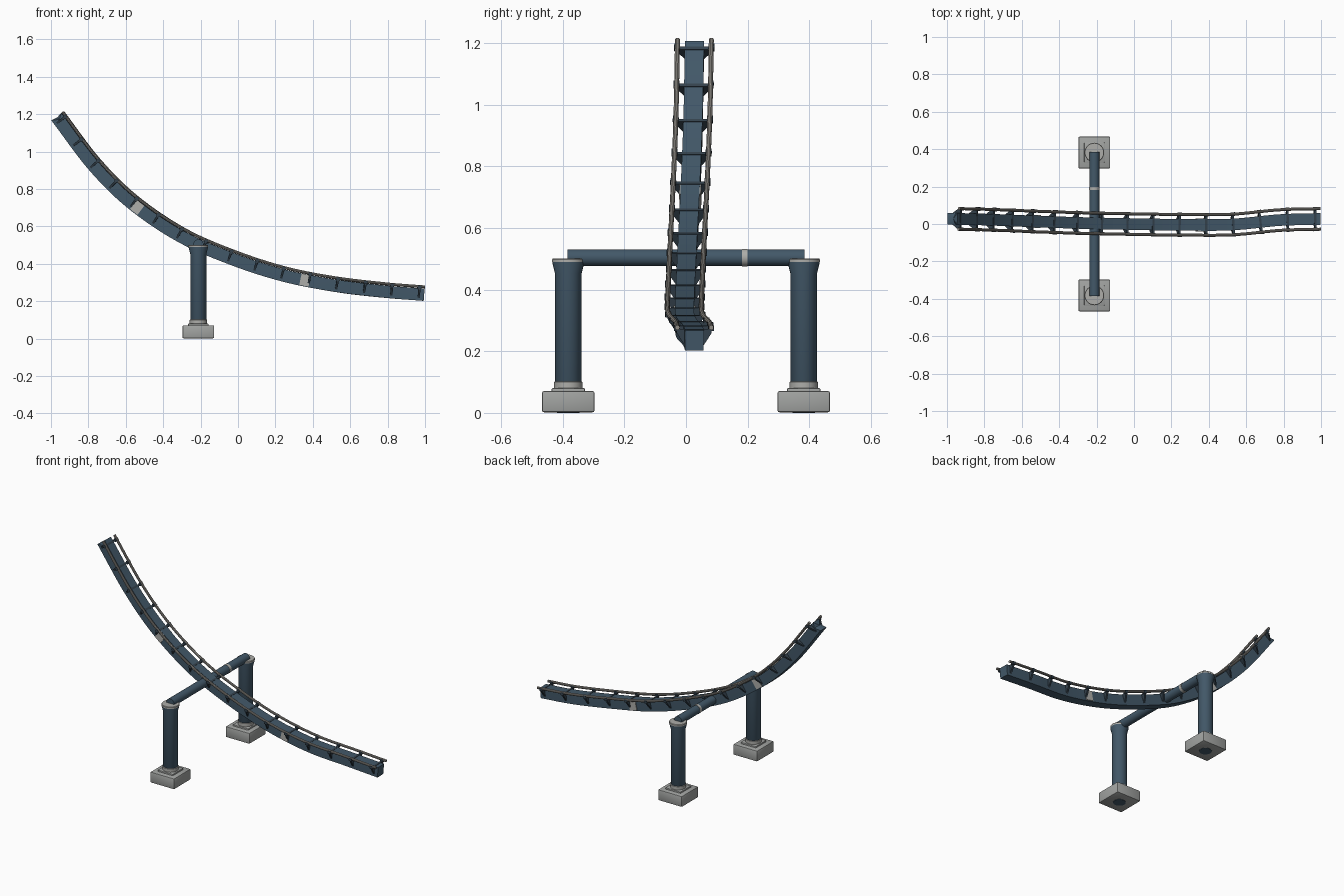
import bpy, bmesh, math
from mathutils import Vector, Matrix

if "Cube" in bpy.data.objects:
    bpy.data.objects.remove(bpy.data.objects["Cube"])

def mat(name, c):
    m = bpy.data.materials.new(name)
    m.diffuse_color = (*c, 1)
    m.use_nodes = True
    m.node_tree.nodes["Principled BSDF"].inputs["Base Color"].default_value = m.diffuse_color
    return m

BLUE = mat("steel blue", (0.055, 0.098, 0.14))
DARK = mat("dark steel", (0.035, 0.055, 0.075))
RAIL = mat("rail grey", (0.29, 0.275, 0.25))
PALE = mat("pale grey", (0.42, 0.42, 0.40))
CONC = mat("concrete", (0.36, 0.37, 0.36))

def finish(name, bm, m, smooth=True):
    bmesh.ops.recalc_face_normals(bm, faces=bm.faces)
    me = bpy.data.meshes.new(name)
    bm.to_mesh(me)
    bm.free()
    me.materials.append(m)
    ob = bpy.data.objects.new(name, me)
    bpy.context.collection.objects.link(ob)
    if smooth:
        bpy.context.view_layer.objects.active = ob
        bpy.ops.object.select_all(action='DESELECT')
        ob.select_set(True)
        bpy.ops.object.shade_smooth_by_angle(angle=math.radians(35))
    return ob

# ---- track path: smooth curve through a few points, walked by arc length
P = [Vector(p) for p in [(-.967, .028, 1.19), (-.77, .023, .93), (-.565, .015, .728),
     (-.307, .006, .553), (-.035, 0, .433), (.243, -.004, .343), (.52, -.003, .288),
     (.78, .021, .257), (.995, .027, .24)]]
Q = [2 * P[0] - P[1]] + P + [2 * P[-1] - P[-2]]
path = []
for i in range(1, len(Q) - 2):
    a, b, c, d = Q[i - 1:i + 3]
    for k in range(24):
        t = k / 24
        path.append(.5 * (2 * b + (c - a) * t + (2 * a - 5 * b + 4 * c - d) * t * t
                          + (3 * b - a - 3 * c + d) * t ** 3))
path.append(P[-1])
S = [0]
for a, b in zip(path, path[1:]):
    S.append(S[-1] + (b - a).length)
L = S[-1]

def point(s):
    i = max(k for k in range(len(S) - 1) if S[k] <= max(s, 0))
    return path[i].lerp(path[i + 1], (s - S[i]) / (S[i + 1] - S[i]))

def frame(s):
    """position, tangent, side and up at distance s"""
    t = (point(min(L, s + .02)) - point(max(0, s - .02))).normalized()
    side = Vector((0, 0, 1)).cross(t).normalized()
    return point(s), t, side, t.cross(side)

def at(s, along, y, z):
    p, t, side, up = frame(s)
    return p + t * along + side * y + up * z

def sweep(bm, section, n=56, s0=0, s1=L):
    rings = [[bm.verts.new(at(s0 + (s1 - s0) * k / n, 0, y, z)) for y, z in section]
             for k in range(n + 1)]
    m = len(section)
    for a, b in zip(rings, rings[1:]):
        for j in range(m):
            bm.faces.new((a[j], a[(j + 1) % m], b[(j + 1) % m], b[j]))
    caps = [bm.faces.new(rings[0]), bm.faces.new(rings[-1])]
    return rings, caps

def slab(bm, s, outline, thick):
    """flat outline across the track, given thickness along it"""
    a, b = [[bm.verts.new(at(s, d, y, z)) for y, z in outline] for d in (-thick / 2, thick / 2)]
    m = len(outline)
    for j in range(m):
        bm.faces.new((a[j], a[(j + 1) % m], b[(j + 1) % m], b[j]))
    bm.faces.new(a)
    bm.faces.new(b)

# spine beam, with a notched upper end
bm = bmesh.new()
rings, caps = sweep(bm, [(-.03, -.038), (.03, -.038), (.031, 0), (.031, .028), (-.031, .028), (-.031, 0)])
t0 = frame(0)[1]
for j in (2, 5):
    rings[0][j].co += t0 * .022
bmesh.ops.poke(bm, faces=[caps[0]])
finish("spine_beam", bm, BLUE)

# running rails
for sign, name in ((-1, "front_rail"), (1, "back_rail")):
    bm = bmesh.new()
    sweep(bm, [(sign * .055 + .008 * math.cos(a), .037 + .008 * math.sin(a))
               for a in [2 * math.pi * k / 10 for k in range(10)]])
    finish(name, bm, RAIL)

# cross ties with tapered gussets, and rail clips
ties, clips = bmesh.new(), bmesh.new()
for k in range(16):
    s = .03 + (L - .058) * k / 15
    slab(ties, s, [(-.03, -.024), (.03, -.024), (.057, .018), (.057, .03), (-.057, .03), (-.057, .018)], .012)
    for sign in (-1, 1):
        slab(clips, s, [(sign * .046, .024), (sign * .065, .024), (sign * .065, .041), (sign * .046, .041)], .02)
finish("cross_ties", ties, DARK, False)
finish("rail_clips", clips, DARK, False)

# pale joint plates on both sides of the spine
bm = bmesh.new()
for x in (-.54, .36):
    s = S[min(range(len(path)), key=lambda i: abs(path[i].x - x))]
    for sign in (-1, 1):
        sweep(bm, [(sign * .029, -.034), (sign * .035, -.034), (sign * .035, .027), (sign * .029, .027)],
              2, s - .025, s + .025)
finish("joint_plates", bm, PALE, False)

# ---- support portal
def lathe(name, profile, m, loc, axis='Z', n=32):
    """solid of revolution from (radius, height) points"""
    bm = bmesh.new()
    rings = [[bm.verts.new((r * math.cos(2 * math.pi * k / n), r * math.sin(2 * math.pi * k / n), z))
              for k in range(n)] for r, z in profile]
    for a, b in zip(rings, rings[1:]):
        for k in range(n):
            bm.faces.new((a[k], a[(k + 1) % n], b[(k + 1) % n], b[k]))
    bm.faces.new(rings[0])
    bm.faces.new(rings[-1])
    if axis == 'Y':
        bmesh.ops.rotate(bm, verts=bm.verts, matrix=Matrix.Rotation(-math.pi / 2, 3, 'X'))
    bmesh.ops.translate(bm, verts=bm.verts, vec=loc)
    return finish(name, bm, m)

def block(name, size, loc, m, bevel):
    bm = bmesh.new()
    bmesh.ops.create_cube(bm, size=1)
    bmesh.ops.scale(bm, verts=bm.verts, vec=size)
    bmesh.ops.translate(bm, verts=bm.verts, vec=loc)
    bmesh.ops.bevel(bm, geom=bm.edges[:], offset=bevel, segments=2, profile=.5, affect='EDGES')
    return finish(name, bm, m)

X = -.212
for y, side in ((-.382, "front"), (.382, "back")):
    o = (X, y, 0)
    block(side + "_footing", (.17, .17, .069), (X, y, .0365), CONC, .006)
    block(side + "_plinth", (.108, .108, .016), (X, y, .072), CONC, .003)
    lathe(side + "_column", [(.036, 0), (.036, .07), (.043, .08), (.043, .452), (.052, .488), (.052, .492)], BLUE, o)
    lathe(side + "_base_collar", [(.046, .078), (.046, .1), (.044, .102)], PALE, o)
    lathe(side + "_cap_ring", [(.0525, .489), (.0525, .498), (.05, .501)], PALE, o)

# crossbeam through the spine, with its band
lathe("crossbeam", [(.027, -.384), (.027, .384)], BLUE, (X, 0, .504), 'Y')
lathe("crossbeam_band", [(.0285, -.009), (.0285, .009)], PALE, (X, .19, .504), 'Y')
